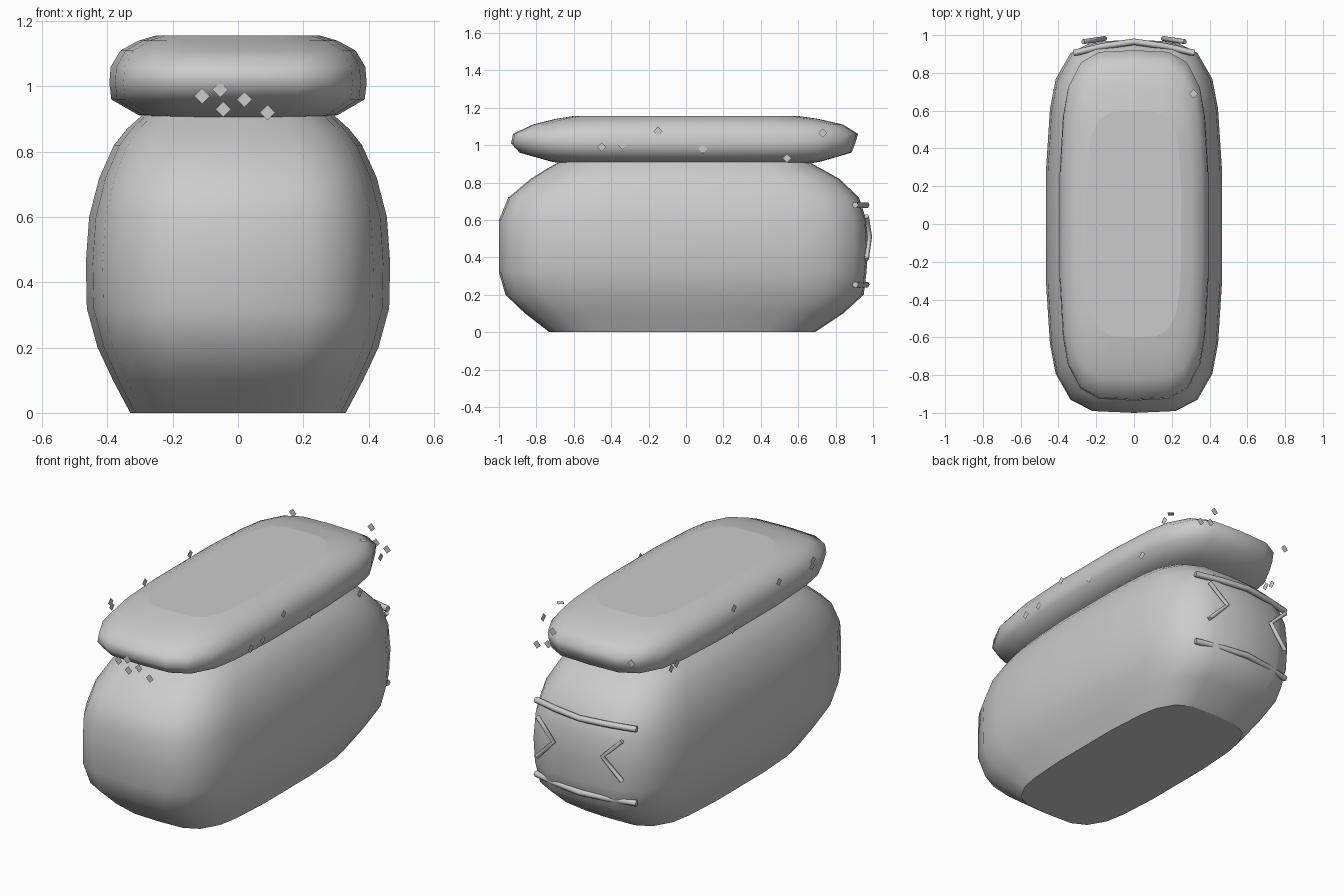
import bpy, bmesh, math
from mathutils import Vector, Matrix

if "Cube" in bpy.data.objects:
    bpy.data.objects.remove(bpy.data.objects["Cube"])

# Quarter plan outline as fractions of half width and half length
QUARTER = [(1, 0), (1, .3), (.955, .63), (.89, .79), (.72, .93), (.47, .99)]


def plan():
    q = QUARTER
    pts = q + [(0, 1.0)]
    pts += [(-x, y) for x, y in reversed(q)]
    pts += [(-x, -y) for x, y in q[1:]]
    pts += [(0, -1.0)]
    pts += [(x, -y) for x, y in reversed(q[1:])]
    return pts


def loft(name, rings):
    """Stack outlines; each ring is (z, half width, front y, back y)."""
    bm = bmesh.new()
    loops = []
    for z, hx, fy, by in rings:
        c, h = (fy + by) / 2, (by - fy) / 2
        loops.append([bm.verts.new((x * hx, c + y * h, z)) for x, y in plan()])
    n = len(loops[0])
    for a, b in zip(loops, loops[1:]):
        for i in range(n):
            j = (i + 1) % n
            bm.faces.new((a[i], a[j], b[j], b[i])).smooth = True
    bm.faces.new(list(reversed(loops[0])))
    bm.faces.new(loops[-1])
    return finish(name, bm)


def finish(name, bm):
    me = bpy.data.meshes.new(name)
    bm.to_mesh(me)
    bm.free()
    ob = bpy.data.objects.new(name, me)
    bpy.context.collection.objects.link(ob)
    return ob


def rod(name, points, radius):
    """Round bar through a few points."""
    cu = bpy.data.curves.new(name, 'CURVE')
    cu.dimensions = '3D'
    cu.bevel_depth = radius
    cu.bevel_resolution = 1
    cu.use_fill_caps = True
    sp = cu.splines.new('POLY')
    sp.points.add(len(points) - 1)
    for p, co in zip(sp.points, points):
        p.co = (*co, 1)
    ob = bpy.data.objects.new(name, cu)
    bpy.context.collection.objects.link(ob)


# Loaf-shaped body
loft("body", [
    (0, .33, -.73, .69), (.1, .383, -.86, .84), (.2, .43, -.965, .95),
    (.32, .463, -1.0, .965), (.46, .466, -1.0, .975), (.6, .456, -1.0, .965),
    (.72, .425, -.95, .925), (.82, .38, -.83, .82), (.87, .34, -.75, .73),
    (.915, .29, -.67, .65)])

# Cushion-shaped lid
loft("lid", [
    (.902, .24, -.66, .66), (.912, .305, -.72, .72), (.96, .388, -.89, .885),
    (1.01, .394, -.935, .905), (1.06, .39, -.925, .92), (1.11, .36, -.82, .84),
    (1.14, .305, -.7, .71), (1.156, .25, -.6, .6)])

# Loose square flakes around the lid
R = .024
flakes = bmesh.new()


def flake(center, u, v):
    c = Vector(center)
    flakes.faces.new([flakes.verts.new(c + d * R) for d in (u, v, -u, -v)])


X, Y, Z = Vector((1, 0, 0)), Vector((0, 1, 0)), Vector((0, 0, 1))
for x, z in [(-.11, .97), (-.045, .93), (.02, .96), (.09, .92), (-.055, .99)]:
    flake((x, -.93, z), X, Z)
for x, z in [(-.3, 1.06), (.3, 1.01), (.23, 1.03), (.2, 1.11)]:
    flake((x, .925, z), X, Z)
for y, z in [(-.45, .99), (-.34, 1.0), (-.15, 1.075), (.09, .98),
             (.54, .93), (.73, 1.065)]:
    flake((.396, y, z), Y, Z)
for y, z in [(-.28, 1.095), (.13, 1.1), (.7, .97), (.65, .98), (.14, .98),
             (-.59, 1.1), (-.58, 1.07)]:
    flake((-.396, y, z), Y, Z)
flake((.315, .69, 1.156), X, Y)
finish("flakes", flakes)

# Bars and chevrons on the back
for name, z in (("upper_bar", .68), ("lower_bar", .255)):
    rod(name, [(-.32, .905, z), (-.17, .94, z), (0, .965, z),
               (.17, .94, z), (.32, .905, z)], .017)
for name, s in (("left_chevron", -1), ("right_chevron", 1)):
    rod(name, [(s * .27, .965, .62), (s * .155, .982, .51),
               (s * .27, .965, .39)], .013)
